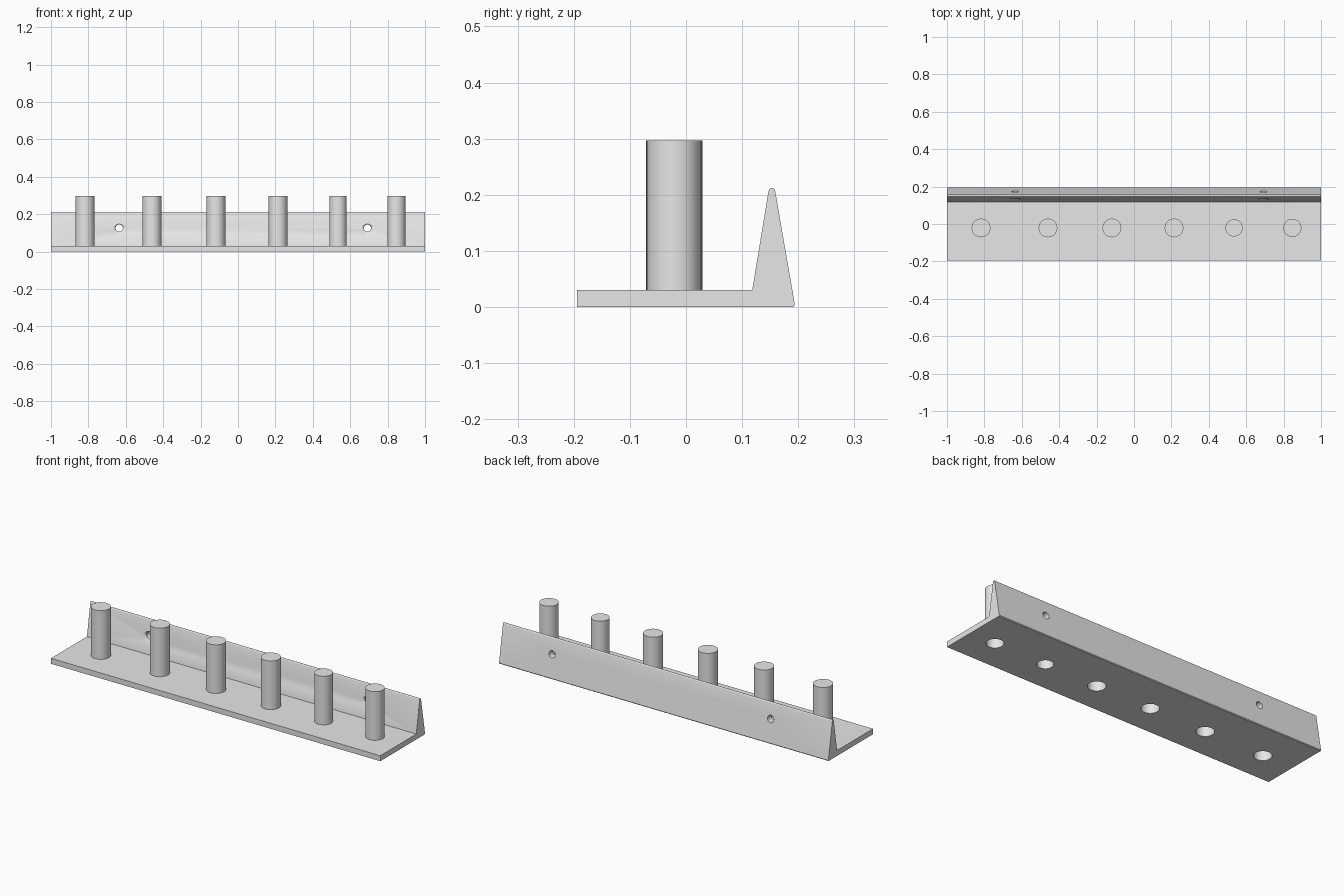
import bpy, bmesh, math
from mathutils import Matrix

cube = bpy.data.objects.get("Cube")
if cube:
    bpy.data.objects.remove(cube, do_unlink=True)

grey = bpy.data.materials.new("light grey")
grey.use_nodes = True
grey.diffuse_color = (0.8, 0.8, 0.8, 1)
grey.node_tree.nodes["Principled BSDF"].inputs["Base Color"].default_value = grey.diffuse_color


def finish(name, bm, matrix=Matrix()):
    bmesh.ops.remove_doubles(bm, verts=bm.verts, dist=1e-5)
    bmesh.ops.recalc_face_normals(bm, faces=bm.faces)
    bm.transform(matrix)
    mesh = bpy.data.meshes.new(name)
    bm.to_mesh(mesh)
    bm.free()
    mesh.materials.append(grey)
    ob = bpy.data.objects.new(name, mesh)
    bpy.context.collection.objects.link(ob)
    return ob


def lathe(name, profile, matrix):
    """Spin a (radius, height) profile about z, then place it."""
    bm = bmesh.new()
    pts = [bm.verts.new((r, 0, z)) for r, z in profile]
    edges = [bm.edges.new(pair) for pair in zip(pts, pts[1:])]
    bmesh.ops.spin(bm, geom=pts + edges, cent=(0, 0, 0), axis=(0, 0, 1),
                   angle=math.tau, steps=48)
    return finish(name, bm, matrix)


def smooth(ob):
    bpy.ops.object.select_all(action="DESELECT")
    ob.select_set(True)
    bpy.context.view_layer.objects.active = ob
    bpy.ops.object.shade_smooth_by_angle(angle=math.radians(30))


# Rail: plate and tapered back wall with a rounded crest, as one profile
BASE = 0.03
profile = [(-0.194, 0), (0.191, 0), (0.194, 0.004)]
for i in range(9):
    a = math.radians(10 + 20 * i)
    profile.append((0.153 + 0.006 * math.cos(a), 0.206 + 0.006 * math.sin(a)))
profile += [(0.118, BASE), (-0.194, BASE)]
bm = bmesh.new()
face = bm.faces.new([bm.verts.new((-1, y, z)) for y, z in profile])
side = bmesh.ops.extrude_face_region(bm, geom=[face])
bmesh.ops.translate(bm, vec=(2, 0, 0),
                    verts=[g for g in side["geom"] if isinstance(g, bmesh.types.BMVert)])
rail = finish("rail", bm)

# Pegs: hollow from below, closed on top
TOP, CAP, WALL = 0.297, 0.012, 0.005
pegs = [(-0.818, 0.05), (-0.46, 0.05), (-0.118, 0.05),
        (0.214, 0.05), (0.535, 0.046), (0.847, 0.048)]
cutters = []
for n, (x, r) in enumerate(pegs, 1):
    place = Matrix.Translation((x, -0.021, 0))
    bore = r - WALL
    peg = lathe(f"peg_{n}", [(0, TOP), (r, TOP), (r, BASE), (bore, BASE),
                             (bore, TOP - CAP), (0, TOP - CAP)], place)
    smooth(peg)
    cutters.append(lathe("bore_cutter", [(0, -0.02), (bore, -0.02),
                                         (bore, 0.05), (0, 0.05)], place))

# Countersunk screw holes through the wall
for x in (-0.635, 0.692):
    place = Matrix.Translation((x, 0, 0.126)) @ Matrix.Rotation(-math.pi / 2, 4, "X")
    cutters.append(lathe("screw_cutter", [(0, 0.115), (0.058, 0.115), (0.019, 0.139),
                                          (0.019, 0.25), (0, 0.25)], place))

# Cut the rail, then drop the cutters
bpy.context.view_layer.objects.active = rail
for cutter in cutters:
    cutter.hide_render = True
    mod = rail.modifiers.new("cut", "BOOLEAN")
    mod.operation, mod.solver, mod.object = "DIFFERENCE", "EXACT", cutter
    bpy.ops.object.modifier_apply(modifier=mod.name)
    bpy.data.objects.remove(cutter, do_unlink=True)
smooth(rail)
